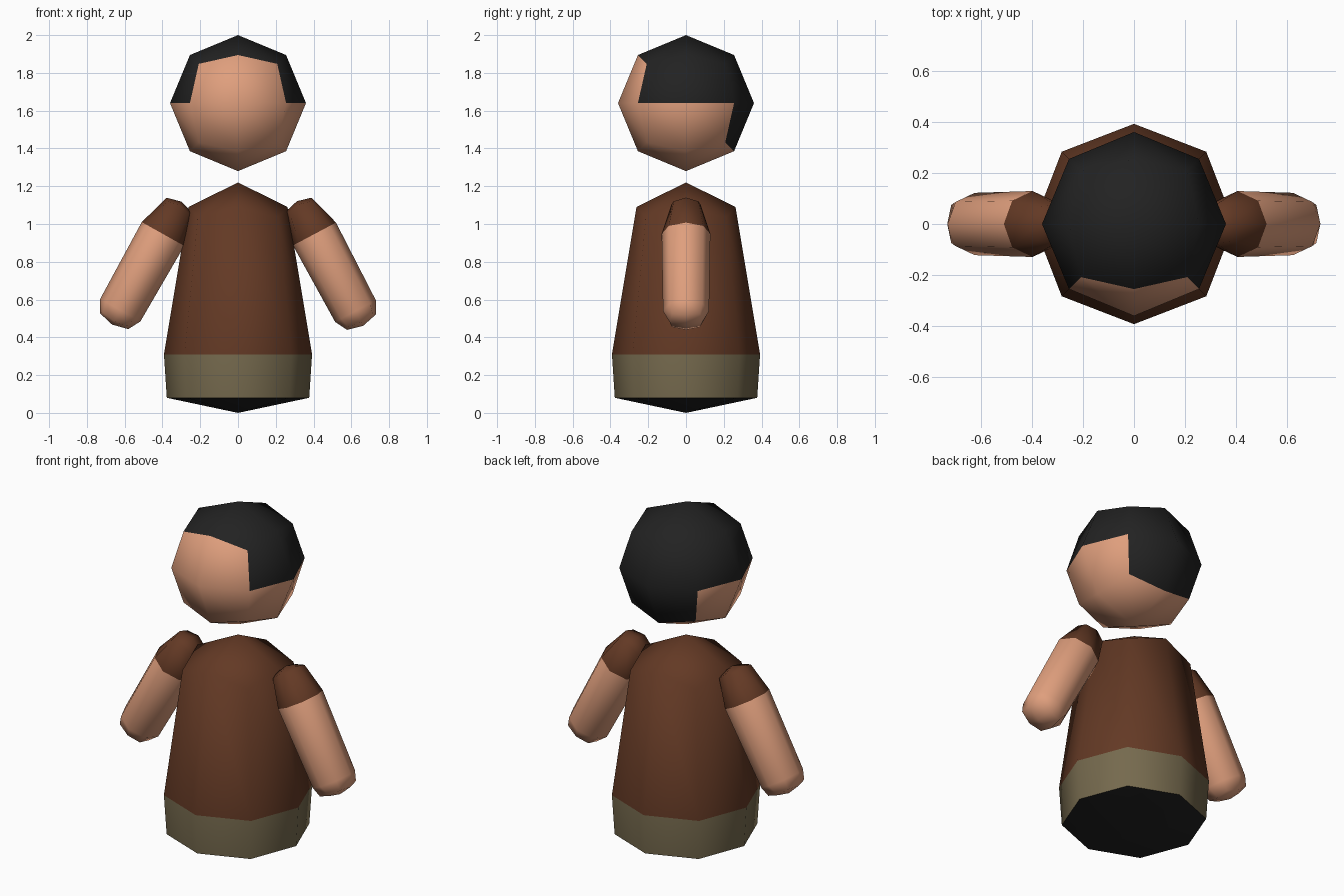
import bpy, bmesh, math
from mathutils import Matrix

if "Cube" in bpy.data.objects:
    bpy.data.objects.remove(bpy.data.objects["Cube"])


def material(name, rgb):
    m = bpy.data.materials.new(name)
    m.diffuse_color = (*rgb, 1)
    m.use_nodes = True
    m.node_tree.nodes["Principled BSDF"].inputs["Base Color"].default_value = m.diffuse_color
    return m


SKIN = material("skin", (0.74, 0.345, 0.205))
HAIR = material("black", (0.016, 0.016, 0.016))
SHIRT = material("brown", (0.125, 0.041, 0.018))
TROUSERS = material("olive", (0.178, 0.142, 0.075))


def rounded_block(name, top, rows, bottom, mats, rule, matrix=Matrix()):
    """Eight-sided loft closed by 2x2 quad caps.
    rows: (axis vertex radius, height, corner radius, corner height)."""
    bm = bmesh.new()
    loops = []
    for r, z, rc, zc in rows:
        loop = []
        for k in range(8):
            a = k * math.pi / 4
            rad, h = (rc, zc) if k % 2 else (r, z)
            loop.append(bm.verts.new((rad * math.cos(a), rad * math.sin(a), h)))
        loops.append(loop)
    for up, low in zip(loops, loops[1:]):
        for k in range(8):
            n = (k + 1) % 8
            bm.faces.new((up[k], low[k], low[n], up[n]))
    for tip, loop in ((top, loops[0]), (bottom, loops[-1])):
        c = bm.verts.new((0, 0, tip))
        for k in range(0, 8, 2):
            bm.faces.new((c, loop[k], loop[k + 1], loop[(k + 2) % 8]))
    bmesh.ops.recalc_face_normals(bm, faces=bm.faces)
    for f in bm.faces:
        f.material_index = rule(f.calc_center_median())
    bm.transform(matrix)
    me = bpy.data.meshes.new(name)
    bm.to_mesh(me)
    bm.free()
    for m in mats:
        me.materials.append(m)
    ob = bpy.data.objects.new(name, me)
    bpy.context.collection.objects.link(ob)
    bpy.ops.object.select_all(action='DESELECT')
    bpy.context.view_layer.objects.active = ob
    ob.select_set(True)
    bpy.ops.object.shade_smooth_by_angle(angle=math.radians(62))
    return ob


# Head: hair on top, back and upper sides; face and lower sides are skin
def head_rule(c):
    if abs(c.z) > 0.2:
        return int(c.z > 0)
    if abs(c.y) > abs(c.x):
        return int(c.y > 0)
    return int(c.z > 0)


R = 0.36
E, C, CR = R * 0.7071, R * 0.5774, R * 0.8165
rounded_block("head", R,
              [(E, E, CR, C), (R, 0, R, 0), (E, -E, CR, -C)], -R,
              [SKIN, HAIR], head_rule, Matrix.Translation((0, 0, 1.64)))

# Torso: shirt above, trouser band below, black underside
rounded_block("torso", 1.22,
              [(0.262, 1.09, 0.30, 1.035), (0.392, 0.31, 0.40, 0.31),
               (0.377, 0.08, 0.385, 0.08)], 0.0,
              [SHIRT, TROUSERS, HAIR],
              lambda c: 0 if c.z > 0.31 else 1 if c.z > 0.1 else 2)

# Arms: short sleeve above the elbow ring, bare skin below
for name, x, angle in (("left_arm", 0.405, -28), ("right_arm", -0.397, 29.3)):
    rounded_block(name, 0.197,
                  [(0.077, 0.177, 0.092, 0.162), (0.129, 0, 0.129, 0),
                   (0.122, -0.462, 0.122, -0.462),
                   (0.086, -0.529, 0.105, -0.518)], -0.55,
                  [SHIRT, SKIN], lambda c: int(c.z < 0),
                  Matrix.Translation((x, 0, 0.947))
                  @ Matrix.Rotation(math.radians(angle), 4, 'Y'))
